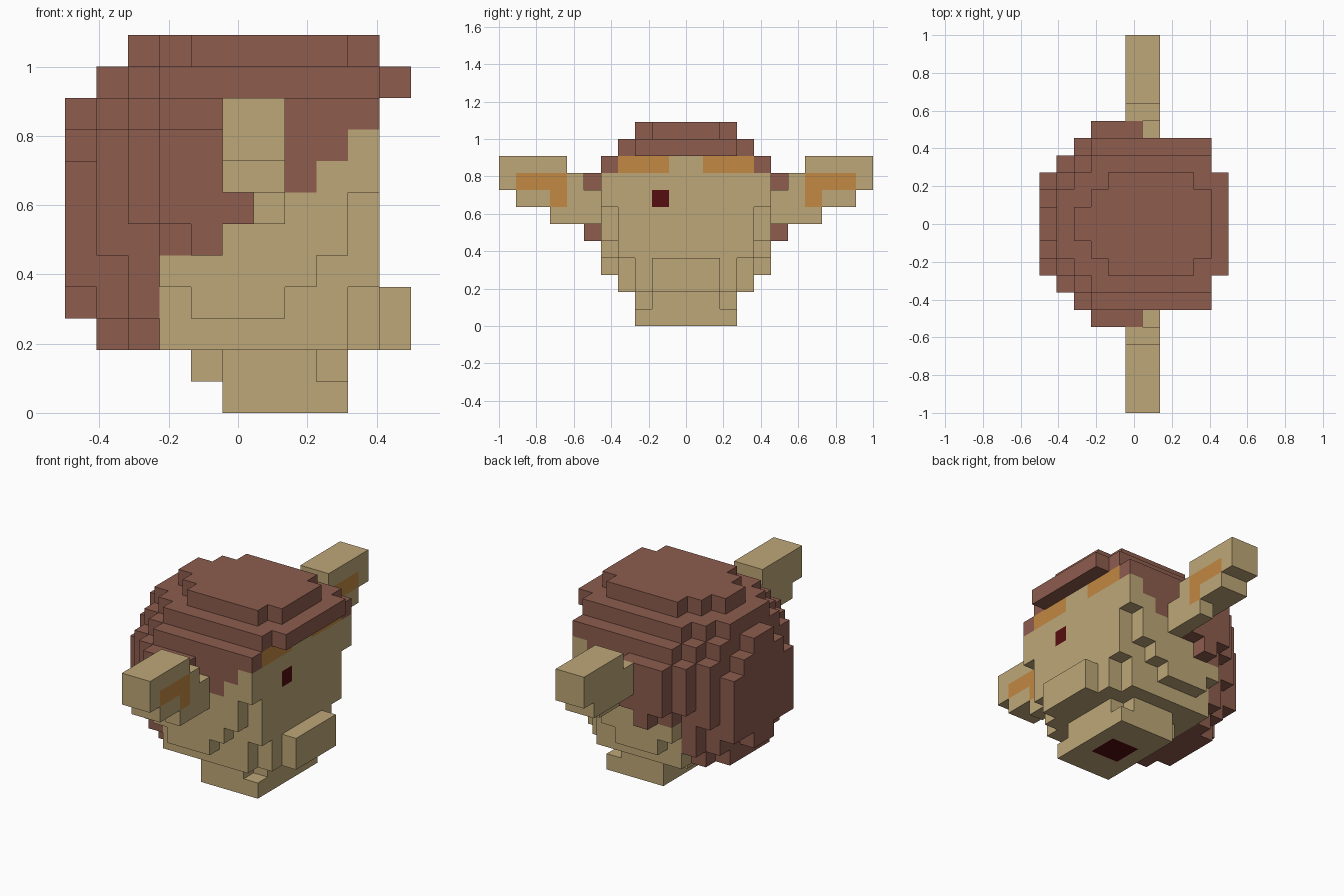
import bpy
import bmesh
from mathutils import Vector

cube = bpy.data.objects.get("Cube")
if cube:
    bpy.data.objects.remove(cube, do_unlink=True)

U = 1 / 11  # size of one block


def material(name, rgb):
    m = bpy.data.materials.new(name)
    m.diffuse_color = (*rgb, 1)
    m.use_nodes = True
    bsdf = m.node_tree.nodes["Principled BSDF"]
    bsdf.inputs["Base Color"].default_value = (*rgb, 1)
    bsdf.inputs["Roughness"].default_value = 0.9
    return m


MATERIALS = [
    material("tan_skin", (0.515, 0.386, 0.188)),
    material("brown_hair", (0.266, 0.107, 0.076)),
    material("orange_marking", (0.539, 0.250, 0.054)),
    material("dark_red", (0.091, 0.004, 0.005)),
]
TAN, BROWN, ORANGE, DARK = range(4)
DIRECTIONS = [(1, 0, 0), (-1, 0, 0), (0, 1, 0), (0, -1, 0), (0, 0, 1), (0, 0, -1)]


def block_object(name, cells, colour):
    """Skin a set of unit blocks, colouring each outer face by a rule."""
    bm = bmesh.new()
    corners = {}

    def corner(p):
        key = tuple(round(c) for c in p)
        if key not in corners:
            x, y, z = key
            corners[key] = bm.verts.new(((x - 5.5) * U, y * U, z * U))
        return corners[key]

    for cell in sorted(cells):
        centre = Vector(cell) + Vector((0.5, 0.5, 0.5))
        for d in DIRECTIONS:
            n = Vector(d)
            if tuple(c + e for c, e in zip(cell, d)) in cells:
                continue
            a = Vector((d[1], d[2], d[0])) / 2
            b = n.cross(a)
            mid = centre + n / 2
            face = bm.faces.new([corner(mid + p) for p in (-a - b, a - b, a + b, b - a)])
            face.material_index = colour(cell, d)
    mesh = bpy.data.meshes.new(name)
    bm.to_mesh(mesh)
    bm.free()
    for m in MATERIALS:
        mesh.materials.append(m)
    obj = bpy.data.objects.new(name, mesh)
    bpy.context.collection.objects.link(obj)
    return obj


def from_middle(j):
    return j if j >= 0 else -1 - j


# Head: one row per layer from the bottom, each digit the half width at that x
LAYERS = [
    "00000333300", "00002333200", "02344444432", "13445554432",
    "33455555440", "34456555540", "34566655540", "34566655550",
    "24566655550", "13455555550", "02344444443", "00123333320",
]
head_cells = {
    (i, j, k)
    for k, row in enumerate(LAYERS)
    for i, half in enumerate(row)
    for j in range(-int(half), int(half))
}
# Lowest hair layer for each x column, rising toward the face
HAIRLINE = [0, 0, 0, 5, 5, 6, 7, 7, 8, 9, 10]


def head_colour(cell, d):
    i, j, k = cell
    side = from_middle(j)
    if d == (0, 0, -1) and k == 0 and i in (6, 7) and side == 0:
        return DARK  # neck opening
    if d == (1, 0, 0) and i == 9:
        if (j, k) == (-2, 7):
            return DARK  # eye
        if k == 9 and side < 4:
            return ORANGE if side >= 1 else TAN  # brows
    return BROWN if k >= HAIRLINE[i] else TAN


block_object("head", head_cells, head_colour)

# Ears: bars of (x range, distance range from the middle, z range)
EAR_BARS = [
    ((6, 7), (5, 8), (6, 7)),
    ((6, 7), (5, 6), (7, 8)),
    ((5, 7), (6, 10), (7, 9)),
    ((5, 7), (7, 11), (9, 10)),
    ((5, 7), (10, 11), (8, 9)),
]


def ear_colour(cell, d):
    i, j, k = cell
    out = from_middle(j)
    inner = (k == 8 and 7 <= out <= 9) or (k == 7 and out == 7)
    return ORANGE if d == (1, 0, 0) and inner else TAN


for name, sign in (("front_ear", -1), ("back_ear", 1)):
    ear_cells = {
        (i, j if sign > 0 else -1 - j, k)
        for xs, ys, zs in EAR_BARS
        for i in range(*xs) for j in range(*ys) for k in range(*zs)
    }
    block_object(name, ear_cells, ear_colour)
